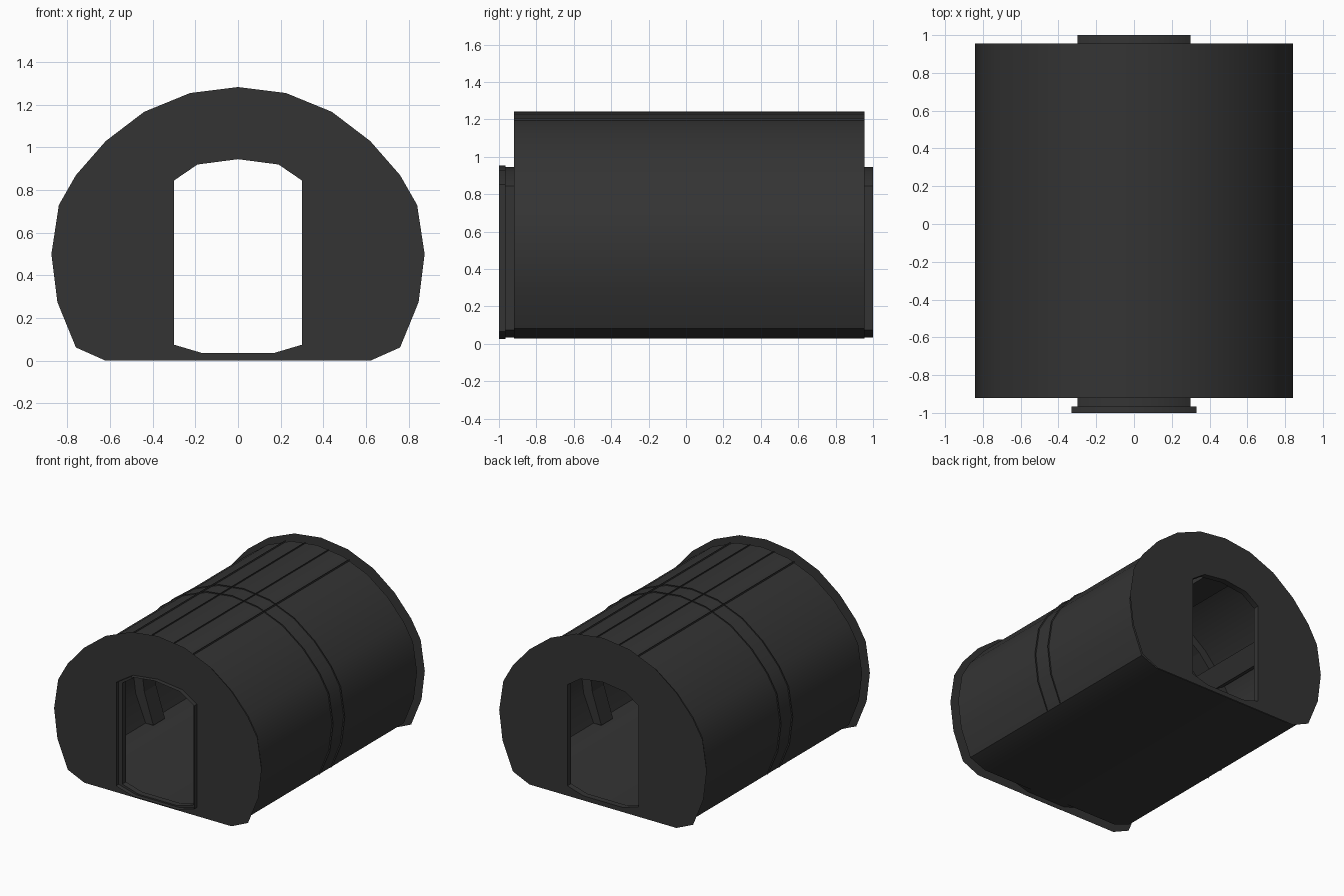
import bpy, bmesh, math

if "Cube" in bpy.data.objects:
    bpy.data.objects.remove(bpy.data.objects["Cube"])

# One dark grey for everything
grey = bpy.data.materials.new("dark grey")
grey.diffuse_color = (0.034, 0.034, 0.034, 1)
grey.use_nodes = True
grey.node_tree.nodes["Principled BSDF"].inputs["Base Color"].default_value = grey.diffuse_color


def mirror_loop(half):
    """Closed outline from a right half running top to bottom."""
    return half + [(-x, z) for x, z in reversed(half) if x > 0]


PLATE = mirror_loop([(0, 1.283), (.225, 1.255), (.44, 1.167), (.62, 1.03), (.76, .87),
                     (.84, .73), (.875, .50), (.847, .275), (.76, .062), (.62, 0)])
DOOR = mirror_loop([(0, .945), (.19, .92), (.30, .845), (.30, .075), (.165, .035)])
LIP = [(x * 1.1, .49 + (z - .49) * 1.022) for x, z in DOOR]
HULL = [(x * .961, .03 + z * (.945 if z > .1 else .85)) for x, z in PLATE]


def finish(name, bm, smooth=0):
    bmesh.ops.recalc_face_normals(bm, faces=bm.faces)
    me = bpy.data.meshes.new(name)
    bm.to_mesh(me)
    bm.free()
    me.materials.append(grey)
    ob = bpy.data.objects.new(name, me)
    bpy.context.collection.objects.link(ob)
    if smooth:
        bpy.ops.object.select_all(action='DESELECT')
        bpy.context.view_layer.objects.active = ob
        ob.select_set(True)
        bpy.ops.object.shade_smooth_by_angle(angle=math.radians(smooth))
    return ob


def ring(bm, pts, y):
    return [bm.verts.new((x, y, z)) for x, z in pts]


def bridge(bm, a, b, closed=True):
    n = len(a)
    for i in range(n if closed else n - 1):
        j = (i + 1) % n
        bm.faces.new((a[i], a[j], b[j], b[i]))


def holed_plate(name, outer, hole, y):
    """Thin flat plate with a doorway cut through it."""
    bm = bmesh.new()
    edges = []
    for pts in (outer, hole):
        r = ring(bm, pts, y)
        edges += [bm.edges.new((r[i], r[(i + 1) % len(r)])) for i in range(len(r))]
    bmesh.ops.triangle_fill(bm, use_beauty=True, use_dissolve=False, edges=edges)
    return finish(name, bm)


def tube(name, pts, y0, y1):
    """Open sleeve along y."""
    bm = bmesh.new()
    bridge(bm, ring(bm, pts, y0), ring(bm, pts, y1))
    return finish(name, bm, 40)


def beam(name, section):
    """Open channel running the length of the hull."""
    bm = bmesh.new()
    bridge(bm, ring(bm, section, -.92), ring(bm, section, .955), closed=False)
    return finish(name, bm)


# Curved hull
tube("hull", HULL, -.92, .955)

# End plates and inner end walls
holed_plate("front_plate", PLATE, DOOR, -.965)
holed_plate("back_plate", PLATE, DOOR, 1)
holed_plate("front_inner_wall", HULL, DOOR, -.92)
holed_plate("back_inner_wall", HULL, DOOR, .955)

# Door sleeves; a thin wider lip stands in front of the front plate
tube("front_door_lip", LIP, -1, -.965)
tube("front_door_frame", DOOR, -.965, -.92)
tube("back_door_frame", DOOR, .955, 1)

# Arched rib: side walls show slightly outside the hull, inner face inside
upper = [p for p in HULL if p[1] > .05]
arch = sorted(upper, key=lambda p: math.atan2(p[0], p[1] - .5))


def offset(pts, s):
    return [(x * s, .6 + (z - .6) * s if z > .2 else z) for x, z in pts]


outer, inner = offset(arch, 1.013), offset(arch, .91)
bm = bmesh.new()
o0, i0, i1, o1 = (ring(bm, p, y) for p, y in
                  ((outer, -.07), (inner, -.07), (inner, .07), (outer, .07)))
for a, b in ((o0, i0), (i0, i1), (i1, o1)):
    bridge(bm, a, b, closed=False)
finish("arched_rib", bm)


def hull_top(x):
    for (x0, z0), (x1, z1) in zip(HULL[:5], HULL[1:6]):
        if x0 <= x <= x1:
            return z0 + (z1 - z0) * (x - x0) / (x1 - x0)


# Lengthwise beams under the ceiling and along the upper walls
for side, label in ((-1, "left"), (1, "right")):
    beam(label + "_ceiling_beam", [(side * x, hull_top(x) + d) for x, d in
         ((.10, .010), (.10, -.07), (.27, -.07), (.27, .014))])
    beam(label + "_wall_beam", [(side * x, z) for x, z in
         ((.68, .90), (.62, .86), (.69, .73), (.76, .77))])
